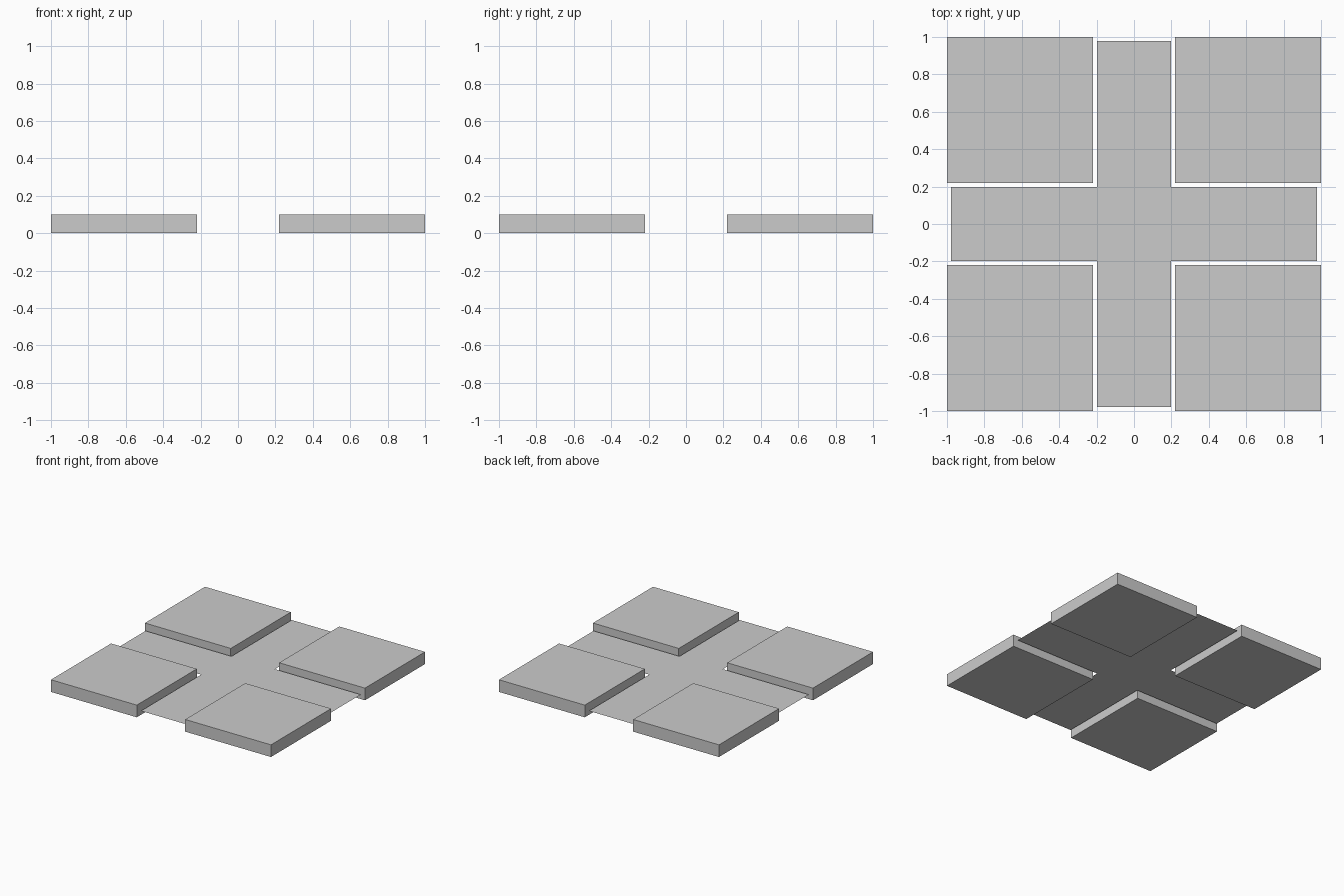
import bpy
import bmesh
from mathutils import Matrix, Vector

cube = bpy.data.objects.get("Cube")
if cube:
    bpy.data.objects.remove(cube, do_unlink=True)

OUTER, INNER, HEIGHT = 1.0, 0.22, 0.1        # corner blocks
ROAD_HALF, ROAD_END, ROAD_Z = 0.197, 0.978, 0.05

# One plain grey for everything
GREY = (0.6, 0.6, 0.6, 1.0)
grey = bpy.data.materials.new("plain_grey")
grey.use_nodes = True
grey.diffuse_color = GREY
grey.node_tree.nodes["Principled BSDF"].inputs["Base Color"].default_value = GREY


def add_object(name, bm):
    mesh = bpy.data.meshes.new(name)
    bm.to_mesh(mesh)
    bm.free()
    mesh.materials.append(grey)
    obj = bpy.data.objects.new(name, mesh)
    bpy.context.collection.objects.link(obj)
    return obj


# Four raised corner blocks
size, centre = OUTER - INNER, (OUTER + INNER) / 2
for side_y, end in ((-1, "front"), (1, "back")):
    for side_x, side in ((-1, "right"), (1, "left")):
        bm = bmesh.new()
        place = Matrix.Translation((side_x * centre, side_y * centre, HEIGHT / 2))
        bmesh.ops.create_cube(bm, size=1, matrix=place @ Matrix.Diagonal((size, size, HEIGHT, 1)))
        add_object(f"{end}_{side}_block", bm)

# Flat cross-shaped road sheet: one arm outline turned four times
bm = bmesh.new()
arm = [(ROAD_HALF, -ROAD_HALF), (ROAD_END, -ROAD_HALF), (ROAD_END, ROAD_HALF)]
outline = []
for quarter in range(4):
    turn = Matrix.Rotation(quarter * 1.5707963, 3, "Z")
    outline += [bm.verts.new(turn @ Vector((x, y, ROAD_Z))) for x, y in arm]
bm.faces.new(outline)
add_object("crossroad", bm)
